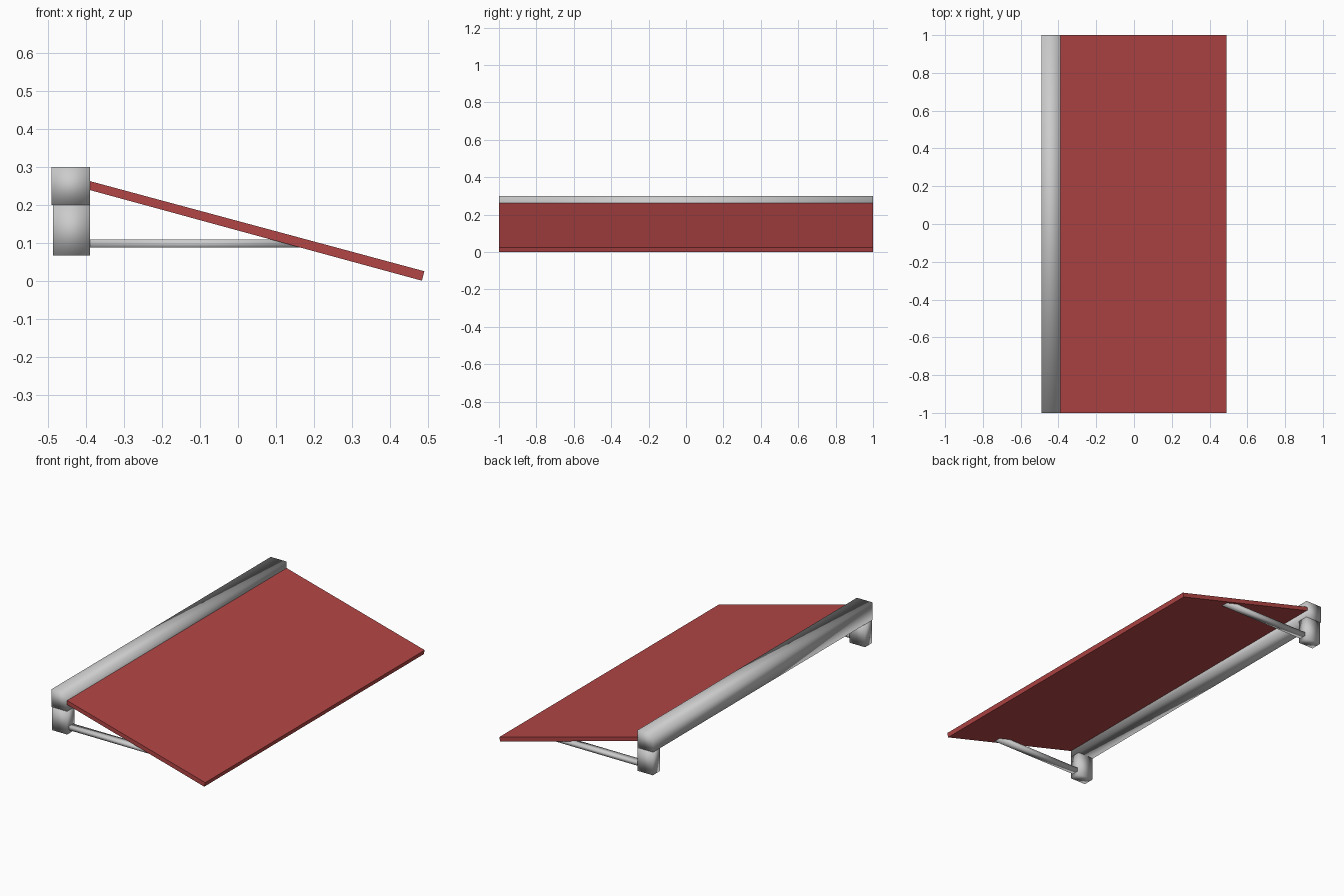
import bpy, bmesh

if "Cube" in bpy.data.objects:
    bpy.data.objects.remove(bpy.data.objects["Cube"])


def extrude_profile(name, profile, y0, y1, smooth=False):
    """Prism from an x-z outline swept along y."""
    bm = bmesh.new()
    face = bm.faces.new([bm.verts.new((x, y0, z)) for x, z in profile])
    ext = bmesh.ops.extrude_face_region(bm, geom=[face])
    moved = [v for v in ext["geom"] if isinstance(v, bmesh.types.BMVert)]
    bmesh.ops.translate(bm, verts=moved, vec=(0, y1 - y0, 0))
    bmesh.ops.recalc_face_normals(bm, faces=bm.faces)
    for f in bm.faces:
        f.smooth = smooth
    mesh = bpy.data.meshes.new(name)
    bm.to_mesh(mesh)
    bm.free()
    obj = bpy.data.objects.new(name, mesh)
    bpy.context.collection.objects.link(obj)
    return obj


def rect(x0, x1, z0, z1):
    return [(x0, z0), (x1, z0), (x1, z1), (x0, z1)]


# Roller housing along the wall, softly shaded
extrude_profile("roller_housing", rect(-0.491, -0.39, 0.20, 0.30), -1, 1, True)

# Sloping fabric sheet
fabric = extrude_profile(
    "awning_fabric",
    [(-0.40, 0.2415), (0.485, 0.0), (0.491, 0.025), (-0.394, 0.2635)], -1, 1)
red = bpy.data.materials.new("fabric_red")
red.diffuse_color = (0.45, 0.06, 0.06, 1)
red.use_nodes = True
red.node_tree.nodes["Principled BSDF"].inputs["Base Color"].default_value = red.diffuse_color
fabric.data.materials.append(red)

# Wall bracket and support arm at each end
for side, s in (("front", -1), ("back", 1)):
    extrude_profile(f"{side}_bracket", rect(-0.488, -0.39, 0.066, 0.20),
                    s * 0.934, s * 0.999, True)
    extrude_profile(f"{side}_arm",
                    [(-0.40, 0.087), (0.178, 0.087), (0.168, 0.109), (-0.40, 0.109)],
                    s * 0.945, s * 0.985, True)
